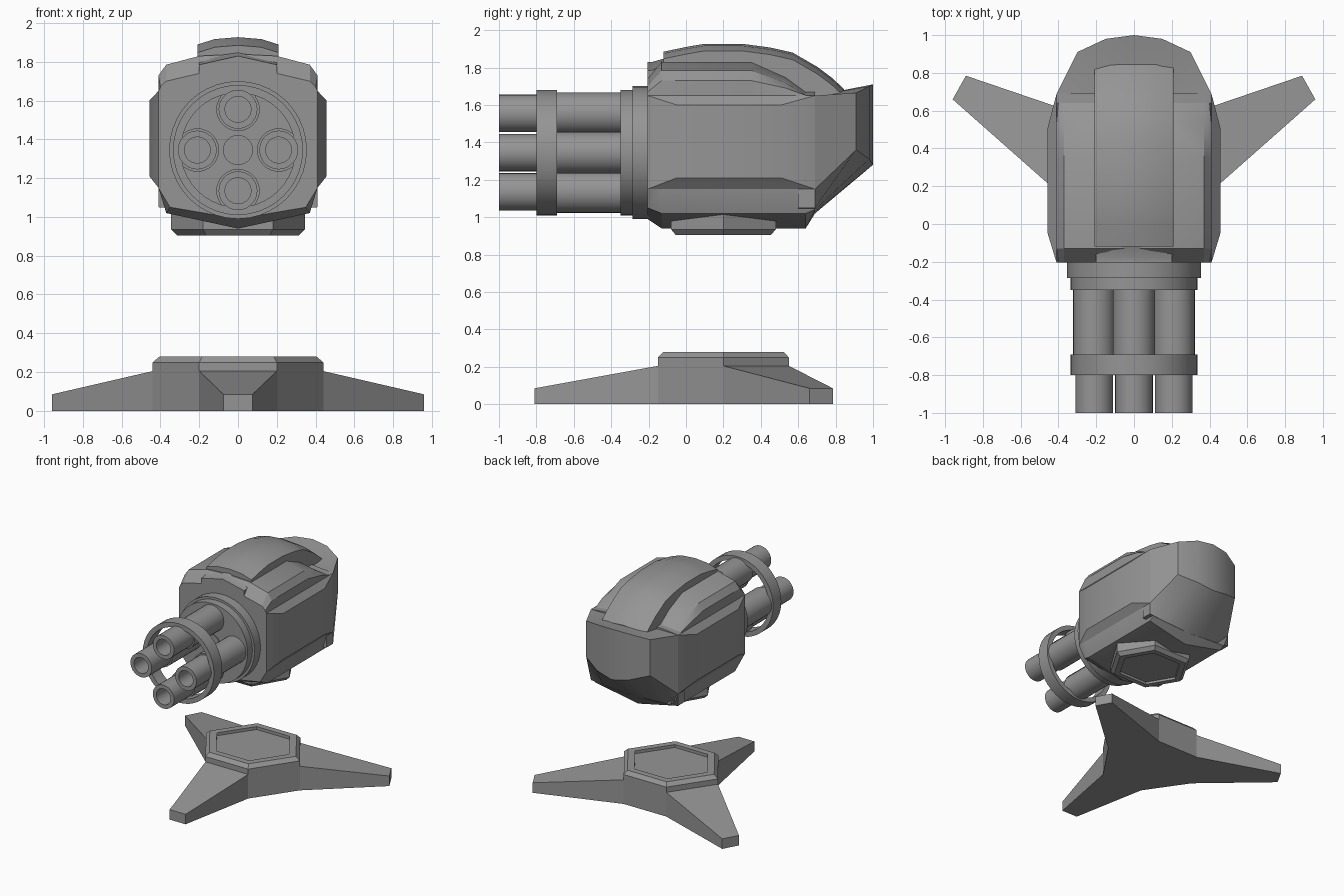
import bpy, bmesh, math

cube = bpy.data.objects.get("Cube")
if cube:
    bpy.data.objects.remove(cube, do_unlink=True)

grey = bpy.data.materials.new("plain_grey")
grey.use_nodes = True
COLOUR = (0.3, 0.3, 0.3, 1)
grey.diffuse_color = COLOUR
grey.node_tree.nodes["Principled BSDF"].inputs["Base Color"].default_value = COLOUR


def loft(name, rings, loop=False, angle=25):
    """Skin a list of equal closed rings; cap the ends unless looped."""
    bm = bmesh.new()
    rows = [[bm.verts.new(p) for p in ring] for ring in rings]
    pairs = list(zip(rows, rows[1:])) + ([(rows[-1], rows[0])] if loop else [])
    n = len(rows[0])
    for a, b in pairs:
        for i in range(n):
            j = (i + 1) % n
            bm.faces.new((a[i], a[j], b[j], b[i]))
    if not loop:
        bm.faces.new(rows[0])
        bm.faces.new(rows[-1])
    bmesh.ops.remove_doubles(bm, verts=bm.verts, dist=0.0005)
    bmesh.ops.recalc_face_normals(bm, faces=bm.faces)
    mesh = bpy.data.meshes.new(name)
    bm.to_mesh(mesh)
    bm.free()
    obj = bpy.data.objects.new(name, mesh)
    bpy.context.collection.objects.link(obj)
    mesh.materials.append(grey)
    bpy.ops.object.select_all(action='DESELECT')
    obj.select_set(True)
    bpy.context.view_layer.objects.active = obj
    bpy.ops.object.shade_smooth_by_angle(angle=math.radians(angle))
    return obj


def turned(name, x, z, profile, loop=False, sides=40):
    """Lathe (radius, y) pairs around an axis running along y."""
    steps = [2 * math.pi * i / sides for i in range(sides)]
    return loft(name, [[(x + r * math.cos(t), y, z + r * math.sin(t)) for t in steps]
                       for r, y in profile], loop)


def hexagon(rx, side_x, ry, scale, z, cy=0.2):
    pts = [(rx, 0), (side_x, ry), (-side_x, ry), (-rx, 0), (-side_x, -ry), (side_x, -ry)]
    return [(x * scale, cy + y * scale, z) for x, y in pts]


def mirrored(half, y):
    """Close a bottom-to-top half section of (x, z) across x = 0."""
    left = [(-x, z) for x, z in half[-2:0:-1]]
    return [(x, y, z) for x, z in half + left]


# Three-legged stand with a recessed hexagonal top
loft("stand_hub", [hexagon(0.44, 0.2, 0.35, s, z) for s, z in
     ((1, 0), (1, 0.25), (0.92, 0.28), (0.77, 0.28), (0.77, 0.255))])


def leg(name, root, tip):
    rings = []
    for (a, b), h in ((root, 0.205), (tip, 0.085)):
        rings.append([(*a, 0), (*b, 0), (*b, h), (*a, h)])
    loft(name, rings)


leg("front_leg", ((-0.2, -0.15), (0.2, -0.15)), ((-0.075, -0.81), (0.075, -0.81)))
for side, s in (("left", 1), ("right", -1)):
    leg(side + "_back_leg", ((s * 0.44, 0.2), (s * 0.2, 0.55)),
        ((s * 0.96, 0.66), (s * 0.89, 0.785)))

# Main housing, lofted front to back
front = [(0, 0.99), (0.35, 1.05), (0.41, 1.15), (0.41, 1.65), (0.4, 1.67),
         (0.37, 1.7), (0.2, 1.74), (0, 1.76)]
full = [(0, 0.94), (0.37, 1.02), (0.41, 1.15), (0.41, 1.65), (0.41, 1.73),
        (0.37, 1.785), (0.2, 1.83), (0, 1.84)]
back = [(0, 1.02), (0.37, 1.04), (0.41, 1.15), (0.41, 1.65), (0.4, 1.652),
        (0.37, 1.655), (0.2, 1.67), (0, 1.68)]


def blend(bottom, top):
    return bottom[:4] + top[4:]


mid = [(a[0], (a[1] + b[1]) / 2) for a, b in zip(full, back)]
loft("housing", [mirrored(front, -0.205), mirrored(full, -0.13), mirrored(full, 0.35),
                 mirrored(blend(full, mid), 0.53),
                 mirrored(blend(full, back), 0.64), mirrored(back, 0.69)])

# Raised side panels
for side, s in (("left", 1), ("right", -1)):
    loft(side + "_panel", [
        [(s * x, y0, z0), (s * x, y1, z0), (s * x, y1, z1), (s * x, y0, z1)]
        for x, y0, y1, z0, z1 in ((0.4, -0.205, 0.69, 1.15, 1.65),
                                  (0.41, -0.205, 0.69, 1.15, 1.65),
                                  (0.457, -0.05, 0.51, 1.21, 1.6))])

# Faceted rounded rear: x, y, rim top, rim bottom, underside
arc = [(0.41, 0.69, 1.65, 1.15, 1.05), (0.3, 0.91, 1.665, 1.36, 1.04),
       (0.15, 0.98, 1.7, 1.31, 1.03), (0, 1.0, 1.71, 1.28, 1.02)]
arc = [(-x, *rest) for x, *rest in arc[:-1]] + arc[::-1]
loft("rear_shell", [[(x, 0.6, 1.65), (x, 0.69, 1.65), (x, y, top), (x, y, low),
                     (x, 0.69, under), (x, 0.6, under)]
                    for x, y, top, low, under in arc])

# Curved top cover: y, crown height, underside height
cover = []
for y, z, under in ((-0.12, 1.885, 1.8), (0, 1.91, 1.78), (0.1, 1.927, 1.75),
                    (0.3, 1.927, 1.72), (0.45, 1.907, 1.68), (0.57, 1.88, 1.65),
                    (0.7, 1.805, 1.62), (0.78, 1.745, 1.62), (0.845, 1.685, 1.62)):
    cover.append(mirrored([(0, under), (0.21, under), (0.21, z - 0.038),
                           (0.12, z - 0.01), (0, z)], y))
loft("top_cover", cover)

# Front brow plate under the cover
brow = [(0, 1.7), (0.2, 1.7), (0.2, 1.785), (0, 1.83)]
brow_back = [(0, 1.7), (0.2, 1.7), (0.2, 1.82), (0, 1.85)]
loft("brow_plate", [mirrored(brow, -0.205), mirrored(brow, -0.18),
                    mirrored(brow_back, -0.11)])

# Hexagonal socket underneath
loft("bottom_socket", [hexagon(0.345, 0.18, 0.28, s, z) for s, z in
     ((1, 1.02), (1, 0.935), (0.91, 0.905), (0.76, 0.905), (0.76, 0.925))])

# Rotary mount, retaining ring and hub
AXIS = 1.345
turned("mount", 0, AXIS, [(0.355, -0.15), (0.355, -0.285), (0.335, -0.285), (0.335, -0.35)])
turned("hub_cap", 0, AXIS, [(0.077, -0.34), (0.077, -0.358)])
turned("barrel_ring", 0, AXIS, [(0.335, -0.8), (0.335, -0.69), (0.295, -0.69), (0.295, -0.8)],
       loop=True)

# Four hollow barrels
for i, name in enumerate(("left", "top", "right", "bottom")):
    t = i * math.pi / 2
    turned(name + "_barrel", 0.21 * math.cos(t), AXIS + 0.21 * math.sin(t),
           [(0.112, -0.34), (0.112, -0.74), (0.1, -0.74), (0.1, -1.0),
            (0.067, -1.0), (0.067, -0.8)], sides=28)
